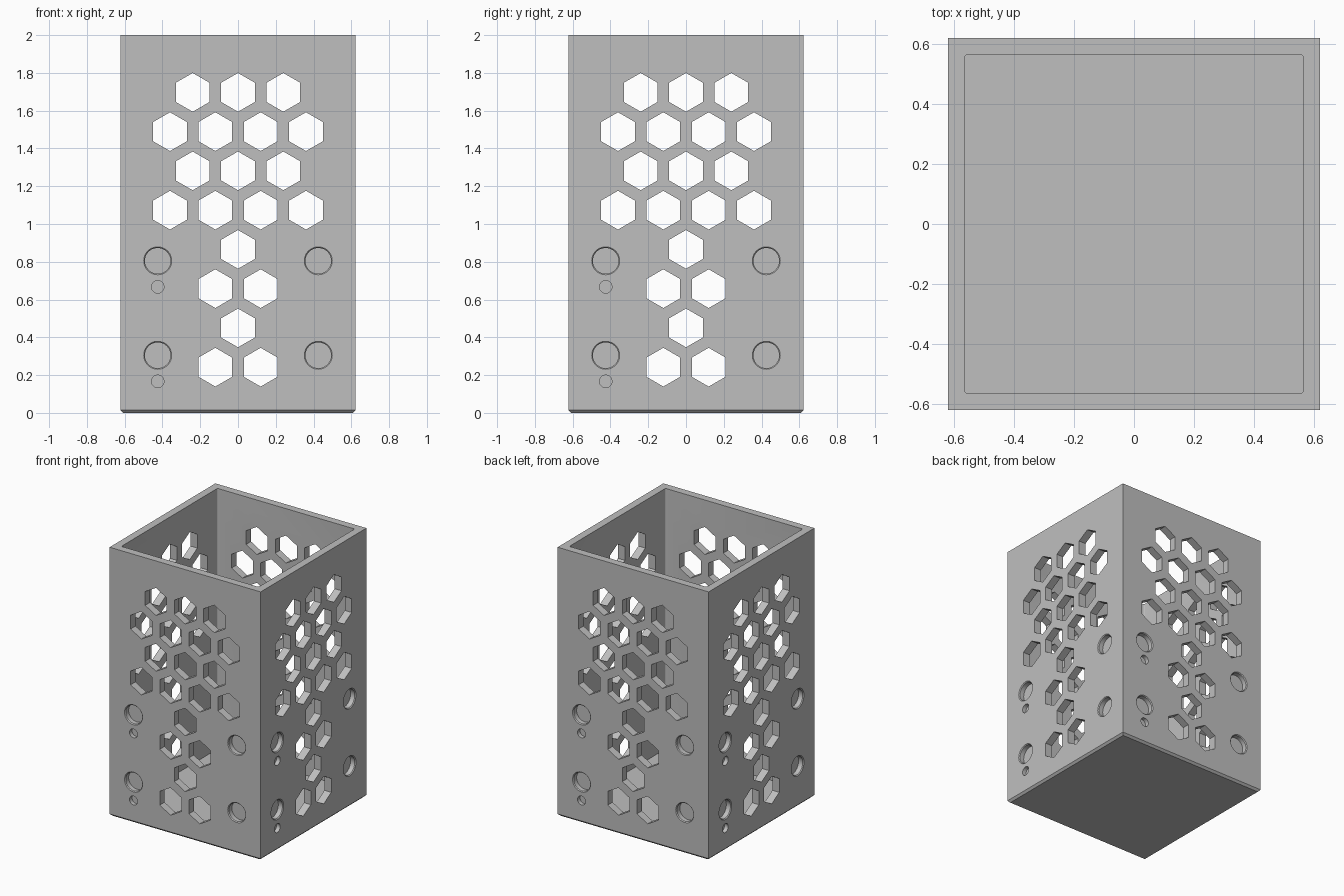
import bpy, bmesh, math
from mathutils import Matrix, Vector

if "Cube" in bpy.data.objects:
    bpy.data.objects.remove(bpy.data.objects["Cube"])

HALF, INNER, HEIGHT, FLOOR = 0.622, 0.565, 2.0, 0.06

grey = bpy.data.materials.new("plain grey")
grey.diffuse_color = (0.52, 0.52, 0.52, 1)
grey.use_nodes = True
grey.node_tree.nodes["Principled BSDF"].inputs["Base Color"].default_value = grey.diffuse_color


def make_object(name, bm):
    bmesh.ops.recalc_face_normals(bm, faces=bm.faces)
    mesh = bpy.data.meshes.new(name)
    bm.to_mesh(mesh)
    bm.free()
    mesh.materials.append(grey)
    obj = bpy.data.objects.new(name, mesh)
    bpy.context.collection.objects.link(obj)
    return obj


def box(bm, half, z0, z1):
    scale = Matrix.Diagonal((2 * half, 2 * half, z1 - z0, 1))
    bmesh.ops.create_cube(bm, size=1, matrix=Matrix.Translation((0, 0, (z0 + z1) / 2)) @ scale)


def bore(bm, turn, u, z, sides, profile):
    """Closed lathe along a wall normal; profile is (radius, depth into wall)."""
    rings = []
    for radius, depth in profile:
        ring = []
        for i in range(sides):
            a = math.pi / 2 + 2 * math.pi * i / sides
            p = Vector((u + radius * math.cos(a), -HALF + depth, z + radius * math.sin(a)))
            ring.append(bm.verts.new(turn @ p))
        rings.append(ring)
    for r0, r1 in zip(rings, rings[1:]):
        for i in range(sides):
            j = (i + 1) % sides
            bm.faces.new((r0[i], r0[j], r1[j], r1[i]))
    bm.faces.new(rings[0])
    bm.faces.new(rings[-1])


# outer body with chamfered foot
bm = bmesh.new()
box(bm, HALF, 0, HEIGHT)
foot = [e for e in bm.edges if all(v.co.z < 0.01 for v in e.verts)]
bmesh.ops.bevel(bm, geom=foot, offset=0.015, segments=1, affect='EDGES')
body = make_object("perforated_box", bm)

# hollow inside with slightly rounded corners
bm = bmesh.new()
box(bm, INNER, FLOOR, HEIGHT + 0.1)
uprights = [e for e in bm.edges if abs(e.verts[0].co.z - e.verts[1].co.z) > 1]
bmesh.ops.bevel(bm, geom=uprights, offset=0.008, segments=3, profile=0.5, affect='EDGES')
cavity = make_object("cavity_cutter", bm)

# honeycomb windows and round pockets, repeated on the four walls
bm = bmesh.new()
PITCH = 0.24
row_counts = [2, 1, 2, 1, 4, 3, 4, 3]
for k in range(4):
    turn = Matrix.Rotation(k * math.pi / 2, 3, 'Z')
    for row, count in enumerate(row_counts):
        z = 0.242 + row * PITCH * math.sqrt(3) / 2
        for i in range(count):
            u = (i - (count - 1) / 2) * PITCH
            bore(bm, turn, u, z, 6, [(0.1025, -0.03), (0.1025, 0.09)])
    for z in (0.305, 0.805):
        # chamfered large pockets
        for u in (-0.425, 0.425):
            bore(bm, turn, u, z, 48, [(0.074, -0.02), (0.074, 0), (0.068, 0.006), (0.068, 0.04)])
        # small pocket below the left one
        bore(bm, turn, -0.425, z - 0.138, 32, [(0.033, -0.02), (0.033, 0.03)])
holes = make_object("hole_cutter", bm)

# cut, apply and remove helpers
for cutter in (cavity, holes):
    cutter.hide_render = True
    mod = body.modifiers.new(cutter.name, 'BOOLEAN')
    mod.operation = 'DIFFERENCE'
    mod.solver = 'EXACT'
    mod.object = cutter
bpy.context.view_layer.update()
final = bpy.data.meshes.new_from_object(body.evaluated_get(bpy.context.evaluated_depsgraph_get()))
body.modifiers.clear()
body.data = final
final.materials.clear()
final.materials.append(grey)
for p in final.polygons:
    p.material_index = 0
for cutter in (cavity, holes):
    bpy.data.objects.remove(cutter)

bpy.context.view_layer.objects.active = body
body.select_set(True)
bpy.ops.object.shade_smooth_by_angle(angle=math.radians(30))
